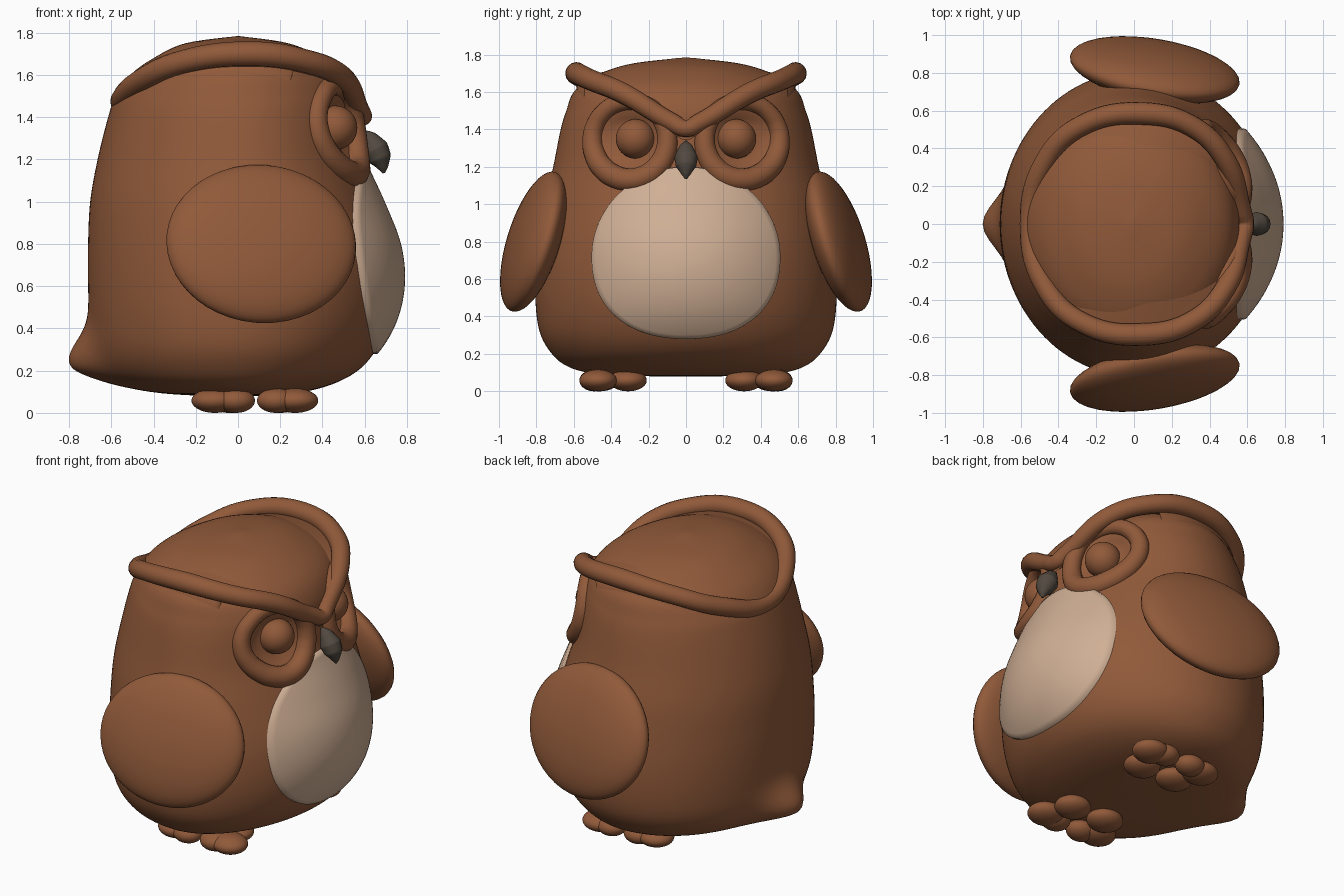
import bpy, bmesh, math
from mathutils import Vector

if "Cube" in bpy.data.objects:
    bpy.data.objects.remove(bpy.data.objects["Cube"])


def material(name, rgb):
    m = bpy.data.materials.new(name)
    m.diffuse_color = (*rgb, 1)
    m.use_nodes = True
    m.node_tree.nodes["Principled BSDF"].inputs["Base Color"].default_value = m.diffuse_color
    return m


BROWN = material("warm brown", (0.283, 0.102, 0.042))
CREAM = material("cream", (0.63, 0.43, 0.30))
DARK = material("dark beak grey", (0.085, 0.068, 0.052))

# Body sections: height, front radius, back radius, half width
SECTIONS = [Vector(s) for s in (
    (.078, 0, 0, 0), (.085, .2, .26, .38), (.105, .34, .44, .55), (.145, .47, .57, .655),
    (.21, .58, .645, .725), (.31, .66, .685, .78), (.45, .715, .702, .803),
    (.62, .735, .71, .803), (.8, .715, .71, .785), (1.0, .65, .70, .755),
    (1.2, .585, .665, .71), (1.4, .56, .615, .67), (1.5, .55, .58, .64),
    (1.6, .50, .51, .60), (1.68, .40, .40, .50), (1.75, .24, .25, .30),
    (1.785, 0, 0, 0))]


def finish(ob, mat):
    ob.data.materials.append(mat)
    for p in ob.data.polygons:
        p.use_smooth = True
    return ob


def mesh_object(name, bm, mat):
    bmesh.ops.remove_doubles(bm, verts=bm.verts, dist=1e-5)
    bmesh.ops.recalc_face_normals(bm, faces=bm.faces)
    me = bpy.data.meshes.new(name)
    bm.to_mesh(me)
    bm.free()
    ob = bpy.data.objects.new(name, me)
    bpy.context.collection.objects.link(ob)
    return finish(ob, mat)


def skin(name, rows, mat):
    """Join closed rings of points with quads."""
    bm = bmesh.new()
    rings = [[bm.verts.new(p) for p in r] for r in rows]
    n = len(rings[0])
    for a, b in zip(rings, rings[1:]):
        for i in range(n):
            j = (i + 1) % n
            bm.faces.new((a[i], a[j], b[j], b[i]))
    return mesh_object(name, bm, mat)


def ellipsoid(name, centre, radii, mat, rot=(0, 0, 0)):
    bpy.ops.mesh.primitive_uv_sphere_add(segments=40, ring_count=24, location=centre, rotation=rot)
    ob = bpy.context.object
    ob.name = name
    ob.scale = radii
    return finish(ob, mat)


def tube(name, points, mat, cyclic=False):
    """Round tube through (x, y, z, radius) points."""
    cu = bpy.data.curves.new(name, 'CURVE')
    cu.dimensions = '3D'
    cu.bevel_depth = 1
    cu.bevel_resolution = 6
    cu.use_fill_caps = True
    sp = cu.splines.new('BEZIER')
    sp.bezier_points.add(len(points) - 1)
    sp.use_cyclic_u = cyclic
    sp.resolution_u = 8
    for bp, p in zip(sp.bezier_points, points):
        bp.co = p[:3]
        bp.radius = p[3]
        bp.handle_left_type = bp.handle_right_type = 'AUTO'
    ob = bpy.data.objects.new(name, cu)
    bpy.context.collection.objects.link(ob)
    bpy.ops.object.select_all(action='DESELECT')
    ob.select_set(True)
    bpy.context.view_layer.objects.active = ob
    bpy.ops.object.convert(target='MESH')
    ob = bpy.context.object
    ob.data.materials.clear()
    return finish(ob, mat)


def catmull(p0, p1, p2, p3, t):
    return 0.5 * (2 * p1 + (p2 - p0) * t + (2 * p0 - 5 * p1 + 4 * p2 - p3) * t * t
                  + (3 * p1 - p0 - 3 * p2 + p3) * t ** 3)


last = len(SECTIONS) - 1
PROFILE = [catmull(*[SECTIONS[min(max(i + k, 0), last)] for k in (-1, 0, 1, 2)], t / 6)
           for i in range(last) for t in range(6)] + [SECTIONS[-1]]


def front_x(y, z):
    """Front surface of the body at a given y and z."""
    for a, b in zip(PROFILE, PROFILE[1:]):
        if a[0] <= z <= b[0]:
            s = a.lerp(b, (z - a[0]) / (b[0] - a[0]))
            return s[1] * math.sqrt(max(0, 1 - (y / max(s[3], 1e-4)) ** 2))
    return 0


# Body with eye hollows and a blunt tail
rows = []
for z, f, b, w in PROFILE:
    row = []
    for k in range(112):
        a = 2 * math.pi * k / 112
        x = math.cos(a) * (f if math.cos(a) > 0 else b)
        y = math.sin(a) * w
        if x > 0.15:
            d = math.hypot(abs(y) - .29, z - 1.34)
            x -= .065 * min(1, max(0, (.20 - d) / .10))
        elif x < -.3:
            s = .15 if z > .22 else .08
            x -= .14 * math.exp(-(y / .17) ** 2 - ((z - .22) / s) ** 2) * min(1, (-x - .3) / .25)
        row.append((x, y, z))
    rows.append(row)
skin("body", rows, BROWN)

# Cream belly plate bulging from the body
rows = []
for r in [i / 20 for i in range(21)] + [1.001]:
    row = []
    for k in range(80):
        a = 2 * math.pi * k / 80
        s, c = math.sin(a), math.cos(a)
        e = 1 if s > 0 else .88
        y = r * .505 * math.copysign(abs(c) ** e, c)
        z = .72 + r * (.48 * s if s > 0 else -.44 * abs(s) ** e)
        lift = .02 + .038 * (1 - r * r) if r <= 1 else -.05
        row.append((front_x(y, z) + lift, y, z))
    rows.append(row)
skin("belly", rows, CREAM)

# Brow ridge running round the crown, high at the sides
half = [(.572, .07, 1.435, .05), (.49, .33, 1.59, .055), (.32, .51, 1.665, .056),
        (.05, .585, 1.70, .06), (-.27, .525, 1.66, .055), (-.47, .33, 1.565, .055)]
ridge = ([(.59, 0, 1.405, .045)] + half + [(-.55, 0, 1.475, .055)]
         + [(x, -y, z, r) for x, y, z, r in reversed(half)])
tube("brow_ridge", ridge, BROWN, True)

# Crown dome filling the ridge, with a skirt down into the head
n = len(ridge)
loop = [catmull(*[Vector(ridge[(i + k) % n][:3]) for k in (-1, 0, 1, 2)], t / 8)
        for i in range(n) for t in range(8)]
rows = [[(p.x * t, p.y * t, 1.785 + (p.z - 1.815) * t ** 1.4) for p in loop]
        for t in [i / 12 for i in range(13)]]
rows.append([(p.x, p.y, p.z - (.2 if p.x < .25 else .06)) for p in loop])
skin("crown", rows, BROWN)

# Beak
tube("beak", [(.59, 0, 1.335, .008), (.62, 0, 1.30, .04), (.65, 0, 1.25, .063),
              (.672, 0, 1.205, .055), (.685, 0, 1.165, .028), (.69, 0, 1.135, .006)], DARK)

for side, tag in ((1, "left"), (-1, "right")):
    # Eye ring following the face, and eyeball
    ring = []
    for k in range(16):
        a = 2 * math.pi * k / 16
        y, z = .30 + .20 * math.cos(a), 1.34 + .21 * math.sin(a)
        ring.append((front_x(y, z) - .008, side * y, z, .055 - .008 * math.sin(a)))
    tube(tag + "_eye_ring", ring, BROWN, True)
    ellipsoid(tag + "_eye", (.46, side * .27, 1.35), (.105,) * 3, BROWN)
    # Wing
    ellipsoid(tag + "_wing", (.11, side * .815, .80), (.455, .125, .39), BROWN,
              (side * math.radians(17), 0, -side * math.radians(9.5)))
    # Toes, in a front and a back cluster
    for n, (x, y, rx, ry) in enumerate(((.27, .47, .11, .10), (.18, .49, .09, .08), (.20, .31, .11, .10),
                                        (-.11, .46, .11, .10), (-.01, .49, .09, .08),
                                        (-.04, .31, .11, .10))):
        ellipsoid(f"{tag}_toe_{n + 1}", (x, side * y, .058), (rx, ry, .058), BROWN)
